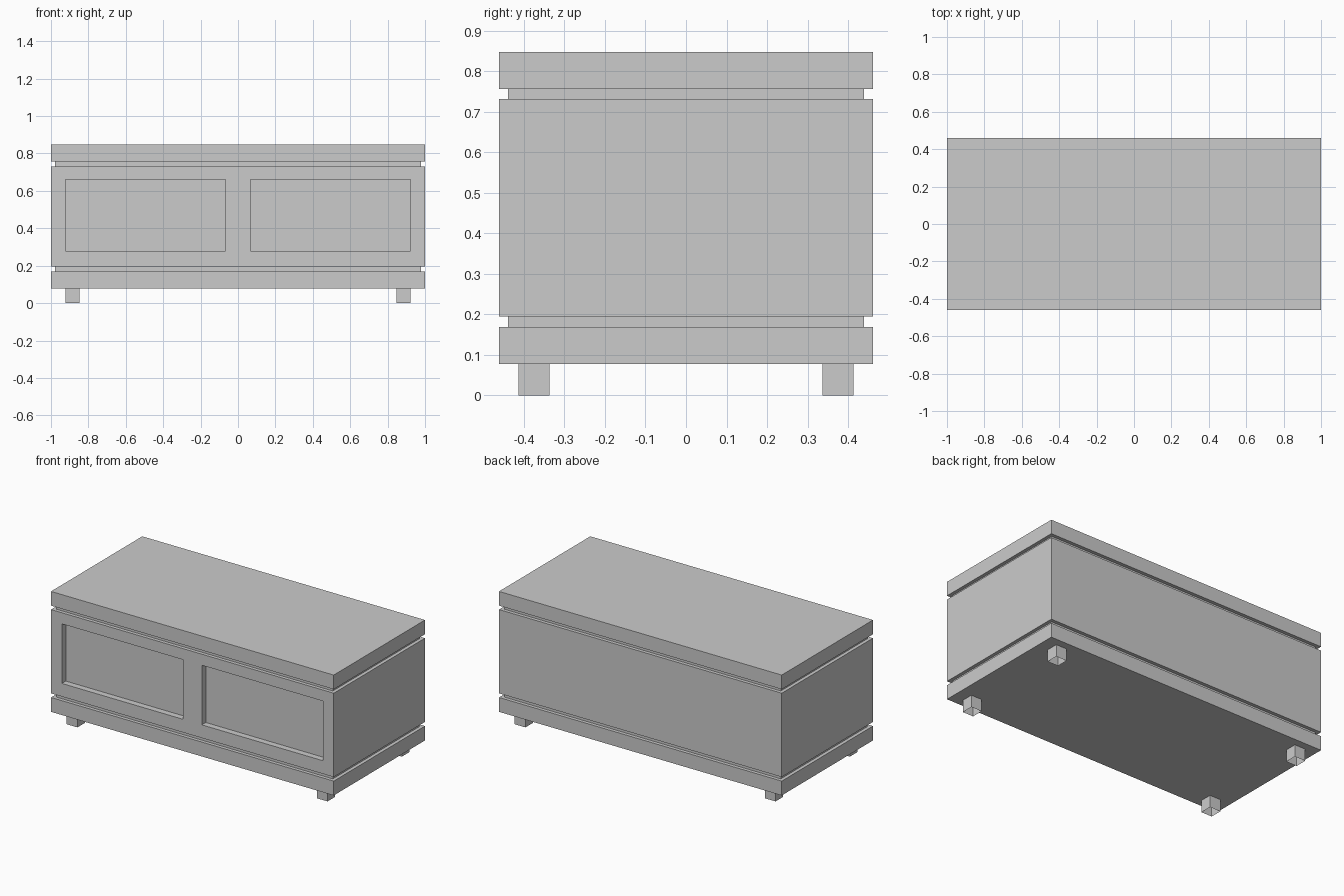
import bpy, bmesh

if "Cube" in bpy.data.objects:
    bpy.data.objects.remove(bpy.data.objects["Cube"])


def box(name, x, y, z, open_bottom=False):
    """Box from (min, max) ranges, optionally without its underside."""
    bm = bmesh.new()
    bmesh.ops.create_cube(bm, size=1)
    for v in bm.verts:
        v.co = [r[0] if c < 0 else r[1] for c, r in zip(v.co, (x, y, z))]
    if open_bottom:
        bm.normal_update()
        bottom = [f for f in bm.faces if f.normal.z < -0.9]
        bmesh.ops.delete(bm, geom=bottom, context='FACES_ONLY')
    mesh = bpy.data.meshes.new(name)
    bm.to_mesh(mesh)
    bm.free()
    obj = bpy.data.objects.new(name, mesh)
    bpy.context.collection.objects.link(obj)
    return obj


def slab(name, z0, z1, inset=0.0):
    hx, hy = 1.0 - inset, 0.461 - inset
    return box(name, (-hx, hx), (-hy, hy), (z0, z1))


# Stacked layers: base, groove, body, groove, lid
slab("base_plinth", 0.077, 0.169)
slab("lower_groove", 0.169, 0.195, 0.022)
body = slab("chest_body", 0.195, 0.731)
slab("upper_groove", 0.731, 0.756, 0.022)
slab("lid", 0.756, 0.847)

# Two recessed front panels
for x in ((-0.923, -0.067), (0.067, 0.923)):
    cutter = box("panel_cutter", x, (-0.6, -0.421), (0.279, 0.66))
    cutter.hide_render = True
    mod = body.modifiers.new("panel_recess", 'BOOLEAN')
    mod.operation = 'DIFFERENCE'
    mod.solver = 'EXACT'
    mod.object = cutter
    bpy.context.view_layer.objects.active = body
    bpy.ops.object.modifier_apply(modifier=mod.name)
    bpy.data.objects.remove(cutter)

# Four hollow feet, open underneath
for sx, side in ((-1, "left"), (1, "right")):
    for sy, end in ((-1, "front"), (1, "back")):
        box(f"{end}_{side}_foot",
            sorted((sx * 0.847, sx * 0.923)),
            sorted((sy * 0.337, sy * 0.413)),
            (0.0, 0.077), open_bottom=True)
